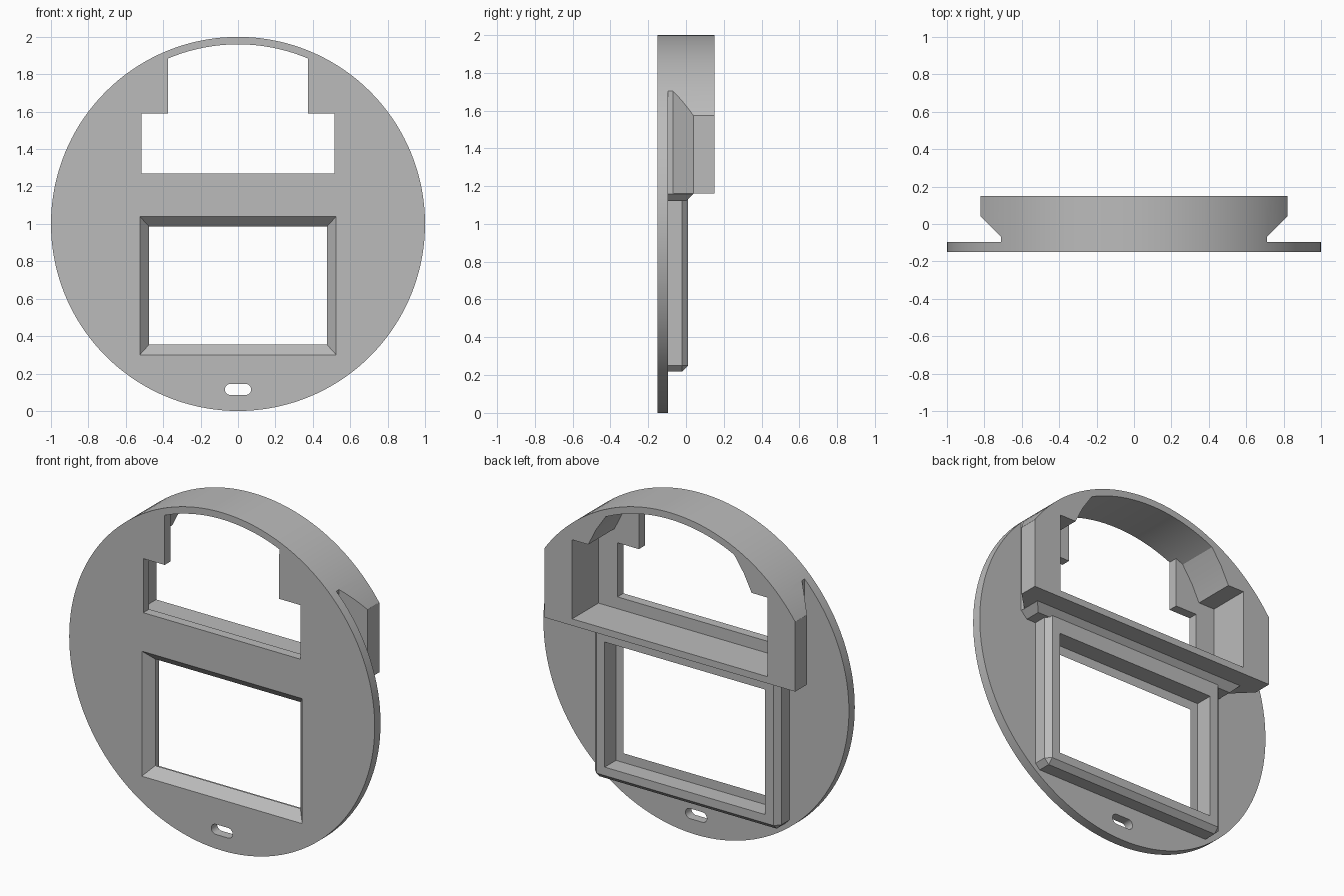
import bpy, bmesh
from math import cos, sin, radians, pi

cube = bpy.data.objects.get("Cube")
if cube:
    bpy.data.objects.remove(cube, do_unlink=True)

grey = bpy.data.materials.new("plain grey")
grey.use_nodes = True
COLOUR = (0.5, 0.5, 0.5, 1)
grey.diffuse_color = COLOUR
grey.node_tree.nodes["Principled BSDF"].inputs["Base Color"].default_value = COLOUR


def loft(name, ring_a, ring_b, bevel=0):
    """Closed solid between two matching rings of 3D points."""
    bm = bmesh.new()
    a = [bm.verts.new(p) for p in ring_a]
    b = [bm.verts.new(p) for p in ring_b]
    bm.faces.new(a)
    bm.faces.new(b[::-1])
    for i in range(len(a)):
        j = (i + 1) % len(a)
        bm.faces.new((a[j], a[i], b[i], b[j]))
    if bevel:
        bmesh.ops.bevel(bm, geom=bm.edges[:], offset=bevel, segments=1,
                        affect='EDGES', profile=0.5)
    bmesh.ops.recalc_face_normals(bm, faces=bm.faces[:])
    mesh = bpy.data.meshes.new(name)
    bm.to_mesh(mesh)
    bm.free()
    mesh.materials.append(grey)
    ob = bpy.data.objects.new(name, mesh)
    bpy.context.collection.objects.link(ob)
    return ob


def depth_prism(name, pts, y0, y1, bevel=0):
    """Extrude an (x, z) outline along y."""
    return loft(name, [(x, y0, z) for x, z in pts],
                [(x, y1, z) for x, z in pts], bevel)


def mirrored(half):
    """Complete a right-hand outline, listed bottom to top, with its mirror."""
    return half + [(-x, z) for x, z in reversed(half)]


def rect(w, z0, z1):
    return mirrored([(w, z0), (w, z1)])


def arc(cx, cz, r, start, end, steps):
    angles = [radians(start + (end - start) * i / steps) for i in range(steps + 1)]
    return [(cx + r * cos(t), cz + r * sin(t)) for t in angles]


def combine(target, tool, operation):
    """Apply one boolean and discard the helper."""
    mod = target.modifiers.new("cut", 'BOOLEAN')
    mod.operation, mod.solver, mod.object = operation, 'EXACT', tool
    bpy.context.view_layer.update()
    deps = bpy.context.evaluated_depsgraph_get()
    mesh = bpy.data.meshes.new_from_object(target.evaluated_get(deps))
    target.modifiers.clear()
    target.data = mesh
    bpy.data.objects.remove(tool, do_unlink=True)


# Zones kept from the round blank: thin plate, upper housing, ledge, window frame
keep = depth_prism("plate_zone", rect(1.2, -0.2, 2.2), -0.3, -0.095)

side = [(0.71, -0.12), (0.71, -0.07), (0.82, 0.04), (0.82, 0.3)]
side = mirrored(side)
housing = loft("housing_zone", [(x, y, 1.16) for x, y in side],
               [(x, y, 2.2) for x, y in side])

ledge = depth_prism("ledge_zone",
                    mirrored([(0.67, 1.12), (0.709, 1.159), (0.709, 1.18)]), -0.12, 0.1)
slope = [(-0.2, 1.0), (-0.2, 1.175), (0.055, 1.175), (0.0, 1.12), (0.0, 1.0)]
wedge = loft("ledge_slope", [(-0.9, y, z) for y, z in slope],
             [(0.9, y, z) for y, z in slope])
combine(ledge, wedge, 'INTERSECT')

frame = depth_prism("frame_zone", rect(0.61, 0.22, 1.17), -0.14, 0.01, bevel=0.03)
for part in (housing, ledge, frame):
    combine(keep, part, 'UNION')

# Round body
body = depth_prism("round_faceplate", arc(0, 1, 1, 0, 360 - 2.5, 143), -0.15, 0.15)
combine(body, keep, 'INTERSECT')

# Housing cavity, open at the back
shoulder = [(0.64, 1.2), (0.64, 1.668), (0.535, 1.668), (0.485, 1.768)]
cavity = shoulder + arc(0, 1, 0.96, 64, 116, 52) + [(-x, z) for x, z in reversed(shoulder)]
combine(body, depth_prism("cavity_cutter", cavity, -0.095, 0.4), 'DIFFERENCE')

# Stepped upper opening through the front
step = [(0.515, 1.27), (0.515, 1.59), (0.375, 1.59)]
opening = step + arc(0, 1, 0.96, 67, 113, 46) + [(-x, z) for x, z in reversed(step)]
combine(body, depth_prism("opening_cutter", opening, -0.4, -0.05), 'DIFFERENCE')

# Lower window: square pocket behind, tapered edge in front
combine(body, depth_prism("pocket_cutter", rect(0.525, 0.30, 1.04), -0.095, 0.2),
        'DIFFERENCE')
taper = loft("taper_cutter",
             [(x, -0.205, z) for x, z in rect(0.575, 0.245, 1.095)],
             [(x, -0.084, z) for x, z in rect(0.465, 0.366, 0.974)])
combine(body, taper, 'DIFFERENCE')

# Small rounded slot near the bottom
slot = arc(0.04, 0.115, 0.03, -90, 90, 12) + arc(-0.04, 0.115, 0.03, 90, 270, 12)
combine(body, depth_prism("slot_cutter", slot, -0.4, 0.2), 'DIFFERENCE')

bpy.ops.object.select_all(action='DESELECT')
body.select_set(True)
bpy.context.view_layer.objects.active = body
bpy.ops.object.shade_smooth_by_angle(angle=pi / 9)
